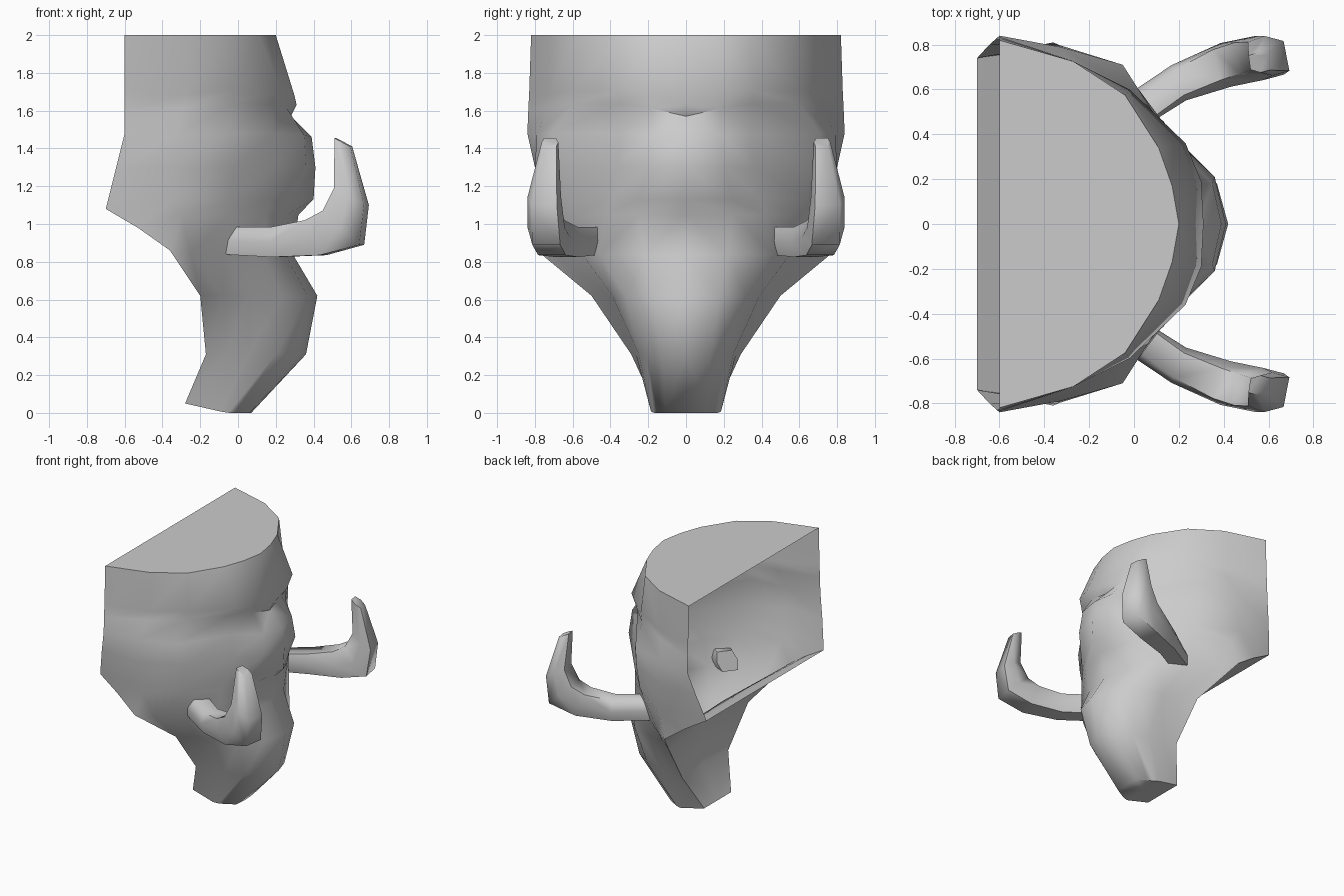
import bpy
import bmesh
import math

# remove the default cube only
if "Cube" in bpy.data.objects:
    bpy.data.objects.remove(bpy.data.objects["Cube"], do_unlink=True)

# one plain material for everything
grey = bpy.data.materials.new("plain_grey")
grey.use_nodes = True
grey_colour = (0.6, 0.6, 0.6, 1)
grey.diffuse_color = grey_colour
grey.node_tree.nodes["Principled BSDF"].inputs["Base Color"].default_value = grey_colour


def finish(name, bm, angle):
    """Weld, orient and shade a bmesh, then link it as a named object."""
    bmesh.ops.remove_doubles(bm, verts=bm.verts, dist=0.0005)
    bmesh.ops.recalc_face_normals(bm, faces=bm.faces)
    mesh = bpy.data.meshes.new(name)
    bm.to_mesh(mesh)
    bm.free()
    mesh.materials.append(grey)
    obj = bpy.data.objects.new(name, mesh)
    bpy.context.collection.objects.link(obj)
    bpy.ops.object.select_all(action="DESELECT")
    obj.select_set(True)
    bpy.context.view_layer.objects.active = obj
    bpy.ops.object.shade_smooth_by_angle(angle=math.radians(angle))


def bridge(bm, first, second, closed=False):
    """Join two rows of vertices with quads."""
    count = len(first)
    for i in range(count if closed else count - 1):
        k = (i + 1) % count
        bm.faces.new((first[i], first[k], second[k], second[i]))


# half sections: height, rim height, arch, then x, y from the centre line to the rim
skull_rows = [
    (2, 2, 0, .2, 0, .17, .17, .11, .34, -.04, .575, -.27, .725, -.6, .82),
    (1.63, 1.7, .08, .31, 0, .3, .19, .23, .36, -.02, .6, -.28, .73, -.6, .83),
    (1.57, 1.6, .07, .28, 0, .26, .18, .18, .35, -.03, .6, -.29, .73, -.6, .835),
    (1.46, 1.48, .02, .39, 0, .35, .18, .18, .35, -.05, .71, -.33, .79, -.6, .84),
    (1.3, 1.3, 0, .41, 0, .36, .21, .2, .36, -.02, .655, -.34, .8, -.645, .8),
    (1.13, 1.08, 0, .4, 0, .28, .24, .18, .39, -.04, .64, -.36, .81, -.7, .74),
]
jaw_rows = [
    (1.05, .98, 0, .32, 0, .26, .25, .15, .43, -.04, .6, -.3, .77, -.53, .765),
    (.84, .86, 0, .29, 0, .25, .22, .13, .46, -.07, .55, -.25, .7, -.36, .79),
    (.62, .62, 0, .42, 0, .37, .18, .23, .32, .05, .39, -.08, .41, -.2, .5),
    (.31, .31, 0, .36, 0, .32, .13, .2, .21, .06, .25, -.06, .265, -.17, .29),
    (0, .05, 0, .07, 0, .06, .11, -.01, .15, -.05, .17, -.09, .185, -.28, .17),
]
throat_recess = [0, 0, .03, .06, .02, 0]


def section_points(row, side):
    """Turn one half section into 3D points on the given side."""
    height, rim, arch = row[:3]
    pairs = list(zip(row[3::2], row[4::2]))
    last = len(pairs) - 1
    return [(x, side * y, height + (rim - height) * (j / last) ** 9
             + arch * math.sin(math.pi * j / last))
            for j, (x, y) in enumerate(pairs)]


# head shell: open at the back above, closed below and on top
bm = bmesh.new()
for side in (1, -1):
    rows = [[bm.verts.new(p) for p in section_points(row, side)]
            for row in skull_rows + jaw_rows]
    for upper, lower in zip(rows, rows[1:]):
        bridge(bm, upper, lower)
    # underside and hollowed throat, from the lower rim to the centre line
    throat = [r[-1] for r in rows[len(skull_rows) - 1:]]
    middle = [bm.verts.new((v.co.x + depth, 0, v.co.z))
              for v, depth in zip(throat, throat_recess)]
    bridge(bm, throat, middle)
    # flat crown and snout end
    crown_back = bm.verts.new((rows[0][-1].co.x, 0, rows[0][-1].co.z))
    bm.faces.new(rows[0] + [crown_back])
    snout_back = bm.verts.new((rows[-1][-2].co.x, 0, rows[-1][-2].co.z))
    bm.faces.new(rows[-1][:-1] + [snout_back])
    bm.faces.new((rows[-1][-2], rows[-1][-1], middle[-1], snout_back))
finish("head_shell", bm, 66)

# tusk rings: outer x, z, inner x, z, centre y, half width, turn in degrees
tusk_rings = [
    (-.055, .84, -.005, .985, .48, .08, 38),
    (.2, .825, .2, .985, .63, .085, 22),
    (.45, .835, .37, 1.02, .71, .1, 14),
    (.655, .89, .46, 1.07, .74, .1, 10),
    (.68, 1.1, .52, 1.19, .75, .09, 11),
    (.6, 1.41, .515, 1.455, .72, .045, 8),
]
ring_shape = [(0, -.75), (0, .75), (.5, 1), (1, .7), (1, -.7), (.5, -1)]

for name, side in (("left_side_tusk", 1), ("right_side_tusk", -1)):
    bm = bmesh.new()
    rings = []
    for ox, oz, ix, iz, cy, half, turn in tusk_rings:
        a = math.radians(turn)
        rings.append([bm.verts.new((
            ox + (ix - ox) * t - math.sin(a) * half * w,
            side * (cy + math.cos(a) * half * w),
            oz + (iz - oz) * t)) for t, w in ring_shape])
    for lower, upper in zip(rings, rings[1:]):
        bridge(bm, lower, upper, closed=True)
    bm.faces.new(rings[0])
    bm.faces.new(rings[-1])
    finish(name, bm, 68)
